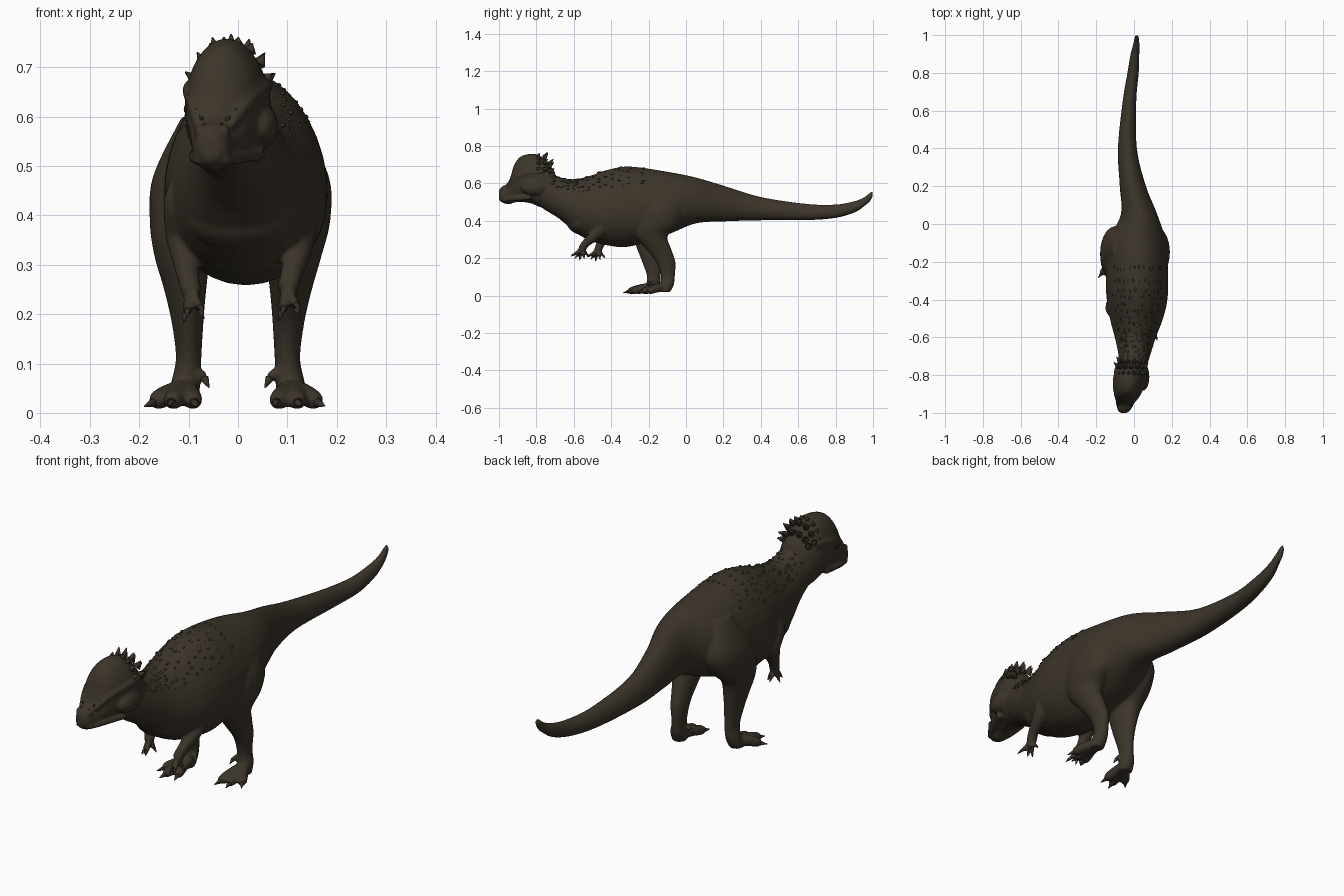
import bpy, bmesh, math, random
from mathutils import Vector, Matrix

if "Cube" in bpy.data.objects:
    bpy.data.objects.remove(bpy.data.objects["Cube"])

random.seed(4)
TAU = math.tau


def material(name, rgb):
    m = bpy.data.materials.new(name)
    m.diffuse_color = (*rgb, 1)
    m.use_nodes = True
    m.node_tree.nodes["Principled BSDF"].inputs["Base Color"].default_value = m.diffuse_color
    return m


HIDE = material("hide", (0.045, 0.035, 0.023))
HORN = material("horn", (0.042, 0.033, 0.022))
DARK = material("eye", (0.02, 0.015, 0.01))


def finish(bm, name, mat):
    bmesh.ops.recalc_face_normals(bm, faces=bm.faces[:])
    me = bpy.data.meshes.new(name)
    bm.to_mesh(me)
    bm.free()
    me.shade_smooth()
    me.materials.append(mat)
    ob = bpy.data.objects.new(name, me)
    bpy.context.collection.objects.link(ob)
    return ob


def spline(keys, n=5):
    """Smooth curve through tuples of numbers."""
    k = [keys[0]] + list(keys) + [keys[-1]]
    out = []
    for i in range(1, len(k) - 2):
        for s in range(n):
            t = s / n
            out.append(tuple(
                0.5 * (2 * b + (c - a) * t + (2 * a - 5 * b + 4 * c - d) * t * t
                       + (3 * b - a - 3 * c + d) * t ** 3)
                for a, b, c, d in zip(k[i - 1], k[i], k[i + 1], k[i + 2])))
    return out + [tuple(keys[-1])]


def loft(bm, rings):
    vs = [[bm.verts.new(p) for p in r] for r in rings]
    n = len(vs[0])
    for a, b in zip(vs, vs[1:]):
        for i in range(n):
            bm.faces.new((a[i], a[(i + 1) % n], b[(i + 1) % n], b[i]))
    bm.faces.new(vs[0])
    bm.faces.new(vs[-1])


def trunk_point(key, t, pear):
    y, xc, hw, top, bot = key
    return Vector((xc + hw * math.cos(t) * (1 - pear * math.sin(t)), y,
                   (top + bot) / 2 + (top - bot) / 2 * math.sin(t)))


def trunk(bm, keys, pear):
    loft(bm, [[trunk_point(k, TAU * i / 32, pear) for i in range(32)] for k in spline(keys)])


def column(bm, keys):
    """Upright limb from (x, y, z, radius x, radius y)."""
    loft(bm, [[(x + rx * math.cos(TAU * i / 20), y + ry * math.sin(TAU * i / 20), z)
               for i in range(20)] for x, y, z, rx, ry in spline(keys)])


def tube(bm, keys, sides=12):
    """Round limb from (x, y, z, radius), following its path."""
    pts = spline(keys, 4)
    rings = []
    for i, p in enumerate(pts):
        d = Vector(pts[min(i + 1, len(pts) - 1)][:3]) - Vector(pts[max(i - 1, 0)][:3])
        u = d.cross(Vector((0.9, 0.1, 0.3))).normalized()
        v = d.cross(u).normalized()
        rings.append([Vector(p[:3]) + p[3] * (u * math.cos(TAU * j / sides) + v * math.sin(TAU * j / sides))
                      for j in range(sides)])
    loft(bm, rings)


def ball(bm, c, r, seg=16):
    bmesh.ops.create_uvsphere(bm, u_segments=seg, v_segments=seg // 2, radius=1,
                              matrix=Matrix.Translation(c) @ Matrix.Diagonal((*r, 1)))


def spike(bm, base, direction, length, r, sides=8):
    d = Vector(direction).normalized()
    m = Matrix.Translation(Vector(base) + d * length / 2) @ d.to_track_quat('Z', 'Y').to_matrix().to_4x4()
    bmesh.ops.create_cone(bm, cap_ends=True, segments=sides, radius1=r, radius2=r * 0.12, depth=length, matrix=m)


# Tail, torso and neck: y, centre x, half width, top, bottom
BODY = [(1.0, .015, .008, .559, .535), (.985, .014, .012, .552, .505), (.95, .012, .017, .525, .475),
        (.9, .005, .023, .505, .443), (.8, -.005, .03, .487, .415), (.65, -.024, .036, .49, .403),
        (.4, -.035, .05, .527, .402), (.2, -.006, .069, .588, .396), (.05, .027, .096, .632, .385),
        (-.1, .016, .152, .662, .325), (-.3, .016, .164, .69, .262), (-.42, .016, .157, .672, .268),
        (-.52, .012, .134, .638, .296), (-.6, .007, .108, .622, .345), (-.68, .003, .087, .635, .412),
        (-.76, -.006, .07, .675, .462), (-.8, -.014, .05, .66, .5)]
HEAD = [(-1.0, -.055, .018, .565, .512), (-.985, -.053, .033, .582, .498), (-.955, -.05, .042, .6, .488),
        (-.935, -.046, .05, .645, .49), (-.918, -.04, .06, .7, .497), (-.885, -.032, .073, .743, .5),
        (-.83, -.024, .084, .758, .493), (-.78, -.018, .086, .748, .473), (-.73, -.01, .076, .7, .468),
        (-.7, -.008, .05, .66, .51)]
PEAR = 0.13

skin = bmesh.new()
claws = bmesh.new()
trunk(skin, BODY, PEAR)
trunk(skin, HEAD, 0.06)
# Breast bulge
ball(skin, (.01, -.53, .395), (.115, .11, .075), 24)

# Brows, cheeks, nostrils and jaw
for s in (-1, 1):
    tube(skin, [(-.048 + s * .032, -.955, .582, .01), (-.036 + s * .056, -.905, .63, .014),
                (-.025 + s * .074, -.84, .655, .014), (-.015 + s * .074, -.76, .665, .014)])
    ball(skin, (-.012 + s * .06, -.81, .58), (.034, .075, .045))
    ball(skin, (-.052 + s * .023, -.972, .57), (.014, .018, .014))
    tube(skin, [(-.053 + s * .022, -.985, .512, .012), (-.042 + s * .044, -.92, .518, .014),
                (-.02 + s * .064, -.83, .525, .014)])

# Legs and feet; the left-hand foot steps forward
LEGS = [(1, 0, [(.078, -.238), (.122, -.235), (.162, -.205)], (.064, -.1)),
        (-1, -.075, [(-.172, -.265), (-.135, -.31), (-.088, -.29)], (-.068, -.17))]
for s, dy, toes, spur in LEGS:
    column(skin, [(.006 + s * .075, -.125, .6, .045, .06), (.006 + s * .098, -.14, .48, .08, .13),
                  (.004 + s * .108, -.16 + dy * .1, .39, .075, .13), (s * .112, -.185 + dy * .15, .32, .058, .088),
                  (s * .107, -.148 + dy * .6, .25, .043, .069), (s * .102, -.108 + dy, .18, .032, .052),
                  (s * .1, -.097 + dy, .11, .026, .038), (s * .106, -.1 + dy, .06, .03, .036),
                  (s * .11, -.115 + dy, .018, .03, .03)])
    ax, ay = s * .108, -.115 + dy
    for tx, ty in toes:
        tube(skin, [(ax, ay, .045, .026), ((ax + tx) / 2, (ay + ty) / 2, .037, .022),
                    (ax + (tx - ax) * .85, ay + (ty - ay) * .85, .026, .02), (tx, ty, .021, .012)])
        spike(claws, (tx + (ax - tx) * .06, ty + .006, .022), (tx - ax, ty - ay, -.025), .034, .011)
    tube(skin, [(ax, ay + .01, .09, .016), (spur[0] + s * .008, spur[1] - .02, .077, .012),
                (spur[0], spur[1] - .025, .068, .009)])
    spike(claws, (spur[0], spur[1] - .025, .07), (-s * .3, -.3, -.6), .024, .009)

# Arms and hands
ARMS = [[(.1, -.43, .48, .035), (.114, -.46, .43, .046), (.122, -.45, .365, .036), (.118, -.49, .32, .029),
         (.108, -.535, .28, .022), (.1, -.555, .25, .022)],
        [(-.09, -.43, .48, .035), (-.104, -.45, .43, .046), (-.112, -.425, .365, .036), (-.106, -.44, .315, .029),
         (-.1, -.46, .27, .022), (-.094, -.47, .245, .022)]]
for arm in ARMS:
    tube(skin, arm, 16)
    x, y, z, _ = arm[-1]
    for f in range(5):
        a = (f - 2) / 2
        tip = (x + .018 * math.cos(f * 2), y - .01 + a * .036, z - .044 + .014 * abs(a))
        tube(skin, [(x, y, z + .01, .011), ((x + tip[0]) / 2, (y + tip[1]) / 2, z - .018, .011), (*tip, .009)], 8)
        spike(claws, tip, (tip[0] - x, tip[1] - y, tip[2] - z), .02, .007)

# Fuse all flesh into one smooth skin
ob = finish(skin, "body_skin", HIDE)
rm = ob.modifiers.new("fuse", 'REMESH')
rm.mode = 'VOXEL'
rm.voxel_size = 0.0055
rm.use_smooth_shade = True
sm = ob.modifiers.new("soften", 'SMOOTH')
sm.factor = 0.5
sm.iterations = 7
finish(claws, "claws", HORN)

# Spiked crown behind the dome
crown = bmesh.new()
for row, (y, rx, rz, n, ln) in enumerate([(-.79, .07, .096, 8, .022), (-.758, .072, .088, 7, .04),
                                         (-.732, .062, .055, 6, .036)]):
    for i in range(n):
        a = math.radians(-75 + 150 * i / (n - 1))
        spike(crown, (-.014 + rx * math.sin(a), y, .65 + rz * math.cos(a)),
              (.45 * math.sin(a), .3 + .2 * row, .7 * math.cos(a) + .15), ln * random.uniform(.75, 1.05), .014)
# Small knobs on the snout and brows
for i in range(5):
    t = i / 4
    for s in (-1, 1):
        spike(crown, (-.05 + .012 * t + s * (.014 + .044 * t), -.968 + .07 * t, .578 + .06 * t),
              (s * .4, -.6, .7), .013, .007, 6)
finish(crown, "head_spikes", HORN)

# Rows of low scutes, half sunk in the neck and back
scutes = bmesh.new()
for key in spline(BODY, 3):
    if not -.74 < key[0] < -.2:
        continue
    for deg in range(35, 146, 10):
        k = (key[0] + random.uniform(-.012, .012), *key[1:])
        p = trunk_point(k, math.radians(deg + random.uniform(-4, 4)), PEAR)
        r = random.uniform(.004, .0065)
        ball(scutes, p - Vector((0, 0, .003)), (r, r * 1.8, r * .8), 8)
finish(scutes, "back_scutes", HIDE)

# Eyes
eyes = bmesh.new()
for s in (-1, 1):
    ball(eyes, (-.034 + s * .062, -.88, .615), (.014, .016, .014))
finish(eyes, "eyes", DARK)
